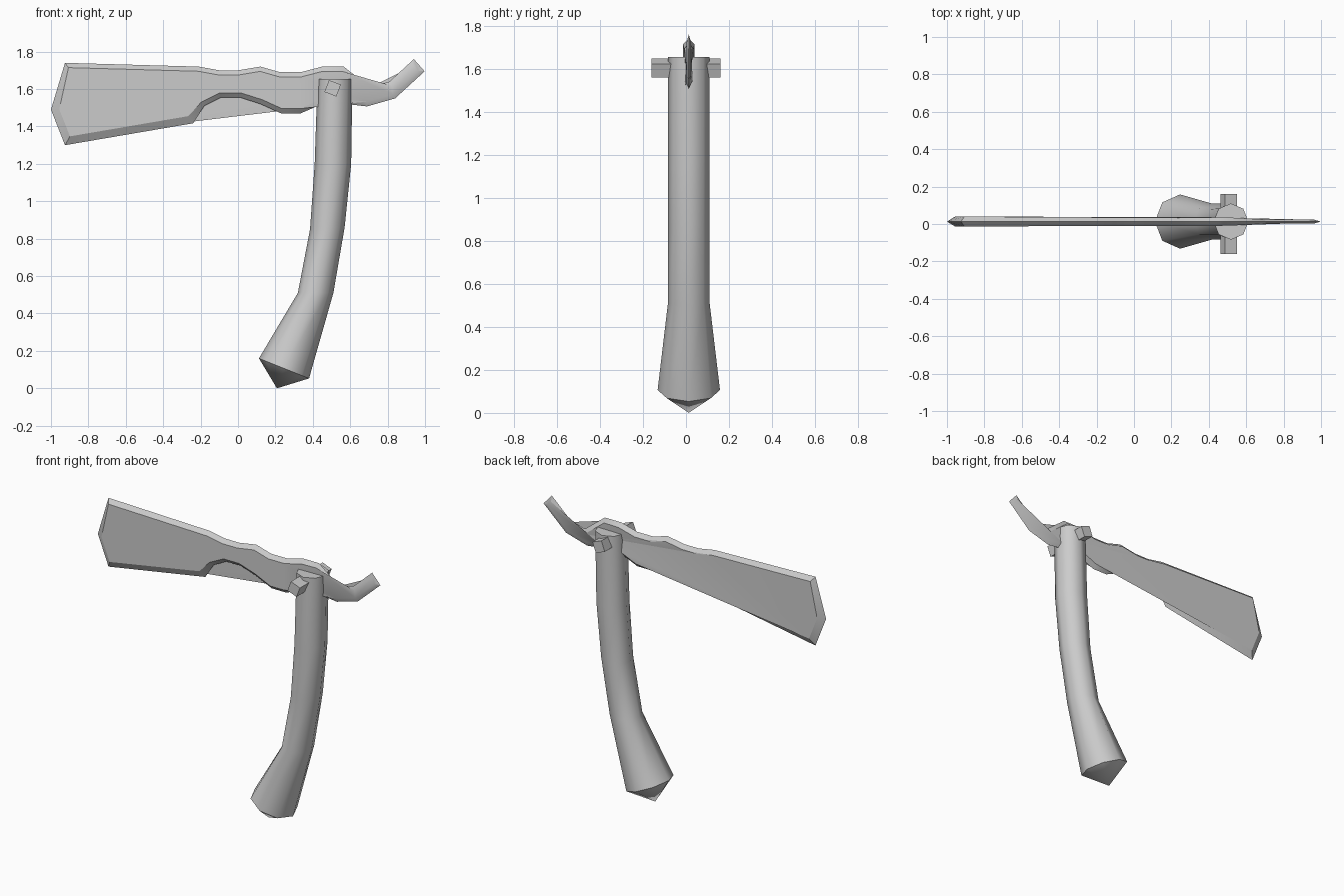
import bpy, bmesh, math
from mathutils import Vector

if "Cube" in bpy.data.objects:
    bpy.data.objects.remove(bpy.data.objects["Cube"])

CY = 0.013  # centre plane of handle and blade


def finish(name, bm, angle):
    bmesh.ops.recalc_face_normals(bm, faces=bm.faces[:])
    me = bpy.data.meshes.new(name)
    bm.to_mesh(me)
    bm.free()
    ob = bpy.data.objects.new(name, me)
    bpy.context.collection.objects.link(ob)
    bpy.ops.object.select_all(action='DESELECT')
    ob.select_set(True)
    bpy.context.view_layer.objects.active = ob
    if angle:
        bpy.ops.object.shade_smooth_by_angle(angle=math.radians(angle))
    return ob


def bridge(bm, a, b):
    n = len(a)
    for i in range(n):
        j = (i + 1) % n
        bm.faces.new((a[i], a[j], b[j], b[i]))


# Blade outline (x, z), clockwise from the upper front corner
outline = [
    (-.925, 1.74), (-.21, 1.72), (-.10, 1.70), (0, 1.70), (.12, 1.72),
    (.225, 1.69), (.335, 1.69), (.45, 1.72), (.565, 1.72), (.705, 1.61),
    (.81, 1.64), (.94, 1.76), (.998, 1.695), (.84, 1.55), (.69, 1.507),
    (.58, 1.52), (.45, 1.52), (.335, 1.47), (.23, 1.47), (.12, 1.52),
    (.01, 1.555), (-.09, 1.555), (-.18, 1.51), (-.24, 1.417),
    (-.925, 1.30), (-1.0, 1.49)]


def inset(pts):
    # Mitred inward offset, wider along the cutting edge
    res = []
    for i, p in enumerate(pts):
        p, a, b = Vector(p), Vector(pts[i - 1]), Vector(pts[(i + 1) % len(pts)])
        d1, d2 = (p - a).normalized(), (b - p).normalized()
        n1, n2 = Vector((d1.y, -d1.x)), Vector((d2.y, -d2.x))
        w = .042 if p.x < -.2 and p.y < 1.6 else .025
        res.append(p + (n1 + n2) * w / (1 + n1.dot(n2)))
    return res


def half_thickness(x):
    if x < -.3:
        return .027
    if x < .5:
        return .023
    return max(.010, .023 - (x - .5) * .06)


bm = bmesh.new()
rim = [bm.verts.new((x, CY, z)) for x, z in outline]
for s in (-1, 1):
    face = [bm.verts.new((p.x, CY + s * half_thickness(p.x), p.y)) for p in inset(outline)]
    bridge(bm, rim, face)
    bm.faces.new(face)
bmesh.ops.triangulate(bm, faces=[f for f in bm.faces if len(f.verts) > 4])
finish("blade", bm, 25)

# Curved handle: octagon sections between left and right profile points
sections = [((.112, .16), (.38, .053), .145), ((.32, .51), (.51, .51), .097),
            ((.385, .85), (.57, .86), .096), ((.41, 1.2), (.605, 1.2), .097),
            ((.425, 1.655), (.612, 1.655), .097)]
bm = bmesh.new()
rings = []
for l, r, ry in sections:
    l, r = Vector(l), Vector(r)
    c, h = (l + r) / 2, (r - l) / 2
    ring = []
    for k in range(8):
        t = k * math.pi / 4
        p = c + h * math.cos(t)
        ring.append(bm.verts.new((p.x, CY + ry * math.sin(t), p.y)))
    rings.append(ring)
for a, b in zip(rings, rings[1:]):
    bridge(bm, a, b)
bm.faces.new(rings[-1])
# Pointed butt
tip = bm.verts.new((.208, CY, 0))
for k in range(8):
    bm.faces.new((rings[0][k], rings[0][(k + 1) % 8], tip))
finish("handle", bm, 50)

# Square cross pin through the handle top
bpy.ops.mesh.primitive_cube_add(size=1, location=(.506, 0, 1.604), rotation=(0, math.radians(21), 0))
pin = bpy.context.object
pin.name = "cross_pin"
pin.scale = (.068, .32, .068)
